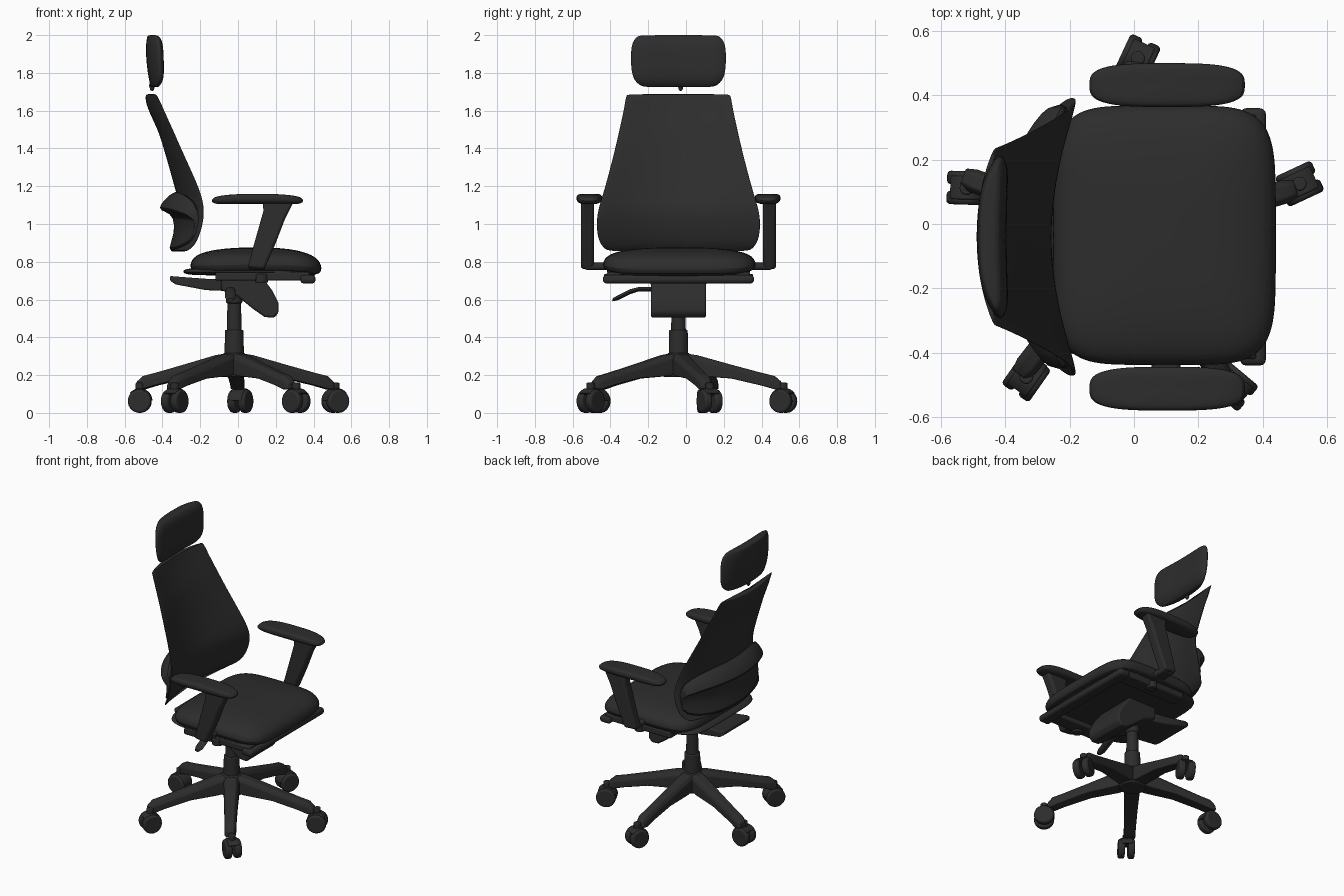
import bpy, bmesh, math
from mathutils import Vector, Matrix

if "Cube" in bpy.data.objects:
    bpy.data.objects.remove(bpy.data.objects["Cube"])

CY = -0.04   # symmetry plane of the chair
BX = -0.02   # column position

black = bpy.data.materials.new("charcoal_black")
black.diffuse_color = (0.026, 0.026, 0.026, 1)
black.use_nodes = True
black.node_tree.nodes["Principled BSDF"].inputs["Base Color"].default_value = black.diffuse_color


def finish(name, bm, bevel=0, subsurf=0):
    bmesh.ops.recalc_face_normals(bm, faces=bm.faces)
    me = bpy.data.meshes.new(name)
    bm.to_mesh(me)
    bm.free()
    me.materials.append(black)
    ob = bpy.data.objects.new(name, me)
    bpy.context.collection.objects.link(ob)
    if bevel:
        m = ob.modifiers.new("bevel", 'BEVEL')
        m.width, m.segments = bevel, 3
    if subsurf:
        m = ob.modifiers.new("smooth", 'SUBSURF')
        m.levels = m.render_levels = subsurf
    return ob


def loft(name, sections, **kw):
    """Skin a list of closed loops and cap both ends."""
    bm = bmesh.new()
    rings = [[bm.verts.new(p) for p in s] for s in sections]
    for a, b in zip(rings, rings[1:]):
        for i in range(len(a)):
            j = (i + 1) % len(a)
            bm.faces.new((a[i], a[j], b[j], b[i]))
    bm.faces.new(rings[0])
    bm.faces.new(rings[-1])
    return finish(name, bm, **kw)


def prism(name, profile, y, half, bevel=0.012):
    return loft(name, [[(px, y + s * half, pz) for px, pz in profile] for s in (-1, 1)], bevel=bevel)


def box(name, x0, x1, y0, y1, z0, z1, bevel=0.01):
    return prism(name, [(x0, z0), (x1, z0), (x1, z1), (x0, z1)], (y0 + y1) / 2, (y1 - y0) / 2, bevel)


def cylinder(name, r1, r2, z0, z1, x=BX, y=CY, mat=None, bevel=0.006):
    bm = bmesh.new()
    bmesh.ops.create_cone(bm, cap_ends=True, segments=32, radius1=r1, radius2=r2, depth=z1 - z0)
    if mat:
        bm.transform(mat)
    bm.transform(Matrix.Translation((x, y, (z0 + z1) / 2)))
    return finish(name, bm, bevel=bevel)


def pad(name, cx, cy, hx, hy, n, layers, zfun=lambda u: 0):
    """Stacked superellipse outlines; zfun bends the pad along x."""
    secs = []
    for s, z in layers:
        loop = []
        for i in range(48):
            a = math.tau * i / 48
            c, d = math.cos(a), math.sin(a)
            u = math.copysign(abs(c) ** (2 / n), c) * s
            v = math.copysign(abs(d) ** (2 / n), d) * s
            loop.append((cx + hx * u, cy + hy * v, z + zfun(u)))
        secs.append(loop)
    return loft(name, secs, subsurf=1)


def curved_panel(name, rows):
    """Upright panel: rows of (z, half width, front x, edge-forward bend, thickness)."""
    us = [-1, -.97, -.88, -.7, -.45, -.2, 0, .2, .45, .7, .88, .97, 1]
    secs = []
    for z, hw, xc, k, t in rows:
        front = [(xc + k * u * u - 0.25 * t * abs(u) ** 12, CY + hw * u, z) for u in us]
        back = [(xc + k * u * u - t * (1 - 0.6 * u ** 4), CY + hw * u, z) for u in reversed(us)]
        secs.append(front + back)
    return loft(name, secs, subsurf=2)


# Backrest and headrest
curved_panel("backrest", [
    (.853, .36, -.335, .06, .025), (.865, .39, -.315, .075, .04), (.91, .425, -.285, .085, .05),
    (1.0, .436, -.262, .09, .05), (1.08, .425, -.252, .088, .05), (1.17, .395, -.285, .10, .045),
    (1.3, .36, -.325, .08, .04), (1.42, .33, -.36, .06, .04), (1.5, .312, -.385, .05, .04),
    (1.6, .29, -.43, .05, .045), (1.66, .28, -.452, .045, .04), (1.682, .275, -.458, .035, .03),
    (1.688, .265, -.462, .03, .022)])
curved_panel("headrest", [
    (2.0, .19, -.44, .01, .035), (1.995, .22, -.42, .01, .06), (1.96, .246, -.402, .01, .085),
    (1.9, .253, -.398, .01, .09), (1.81, .25, -.395, .01, .085), (1.76, .235, -.40, .01, .07),
    (1.73, .20, -.42, .01, .045), (1.724, .17, -.43, .01, .03)])
cylinder("headrest_nub", .008, .018, 1.705, 1.74, x=-.455, y=CY + .012)

# Lumbar band wrapping the back of the backrest
band = [(-.33, 1.18), (-.38, 1.14), (-.43, 1.08), (-.385, 1.065), (-.34, 1.04), (-.335, .95),
        (-.375, .86), (-.34, .855), (-.30, .92), (-.29, 1.05), (-.305, 1.15)]
secs = []
for i in range(15):
    u = -1 + i / 7
    s = 1 - 0.45 * u ** 4
    secs.append([(-.31 + (px + .31) * s + .105 * u * u, CY + .415 * u, 1.0 + (pz - 1.0) * s) for px, pz in band])
loft("lumbar_band", secs, subsurf=1)

# Seat cushion, shell and rails
pad("seat_cushion", .095, CY + .005, .35, .408, 5,
    [(.6, .75), (.88, .745), (.97, .757), (1, .785), (.975, .815), (.91, .84), (.75, .86), (.5, .872), (.2, .876), (.04, .876)],
    lambda u: -.022 * max(0, u) ** 3 - .008 * max(0, -u) ** 2)
pad("seat_shell", .06, CY, .355, .385, 5,
    [(.6, .728), (.94, .73), (1, .745), (.98, .765), (.6, .77)],
    lambda u: -.015 * max(0, u) ** 3)
for s in (-1, 1):
    box("seat_rail", -.12, .38, CY + s * .33 - .05, CY + s * .33 + .05, .70, .745)
box("seat_front_bar", .33, .41, CY - .4, CY + .4, .685, .73, .018)

# Armrests: pad, slanted post and mount
for s in (-1, 1):
    pad("armrest_pad", .103, CY + s * .472, .245, .069, 3.2,
        [(.5, 1.108), (.8, 1.11), (.96, 1.122), (1, 1.136), (.97, 1.15), (.85, 1.158), (.5, 1.16), (.05, 1.16)],
        lambda u: -.014 * abs(u) ** 3)
    prism("armrest_post", [(.05, .77), (.14, .76), (.20, .90), (.25, 1.03), (.295, 1.12), (.13, 1.12), (.135, 1.07)],
          CY + s * .482, .034, .015)
    cylinder("arm_knob", .035, .035, .69, .735, x=.125, y=CY + s * .36)
box("arm_crossbar", .055, .145, CY - .5, CY + .5, .757, .795, .015)

# Tilt mechanism with rear tongue and lever
prism("tilt_housing", [(-.09, .65), (.0, .615), (.08, .55), (.14, .508), (.19, .503), (.215, .53),
                       (.215, .58), (.18, .65), (.12, .73), (-.09, .73)], CY, .146, .012)
tongue = [(-.36, .14, .725, .70), (-.33, .15, .722, .68), (-.17, .13, .71, .65), (-.05, .11, .71, .645)]
loft("rear_tongue", [[(x, CY - w, b), (x, CY + w, b), (x, CY + w, t), (x, CY - w, t)]
                     for x, w, t, b in tongue], bevel=.008)
lever = [(-.14, .655, .012), (-.25, .655, .012), (-.30, .64, .014), (-.36, .61, .014), (-.39, .598, .008)]
loft("tilt_lever", [[(-.04 + 2 * r * math.cos(a), y, z + r * math.sin(a))
                     for a in [math.tau * i / 10 for i in range(10)]] for y, z, r in lever])

# Gas column and hub
cylinder("column_sleeve", .052, .049, .26, .44)
cylinder("column_middle", .039, .036, .43, .59)
cylinder("column_top", .042, .048, .58, .68)
cylinder("base_hub", .085, .06, .19, .318, bevel=.012)

# Five-legged base
leg = [(.02, .318, .21, .05), (.1, .305, .195, .048), (.28, .255, .182, .042), (.44, .212, .145, .037),
       (.51, .195, .125, .037), (.545, .165, .125, .028)]
for k in range(5):
    a = math.radians(88 + 72 * k)
    c, s = math.cos(a), math.sin(a)
    loops = []
    for r, t, b, w in leg:
        sec = [(-w, b), (w, b), (w, t - .025), (w * .6, t), (-w * .6, t), (-w, t - .025)]
        loops.append([(BX + r * c - o * s, CY + r * s + o * c, z) for o, z in sec])
    loft("base_leg", loops, bevel=.006)

# Twin-wheel casters with hoods
casters = [(.012, .515, 65), (-.52, .112, 178), (-.335, -.475, 235), (.308, -.505, -40), (.515, .125, 25)]
for x, y, deg in casters:
    turn = Matrix.Rotation(math.radians(deg), 4, 'Z')
    lie = turn @ Matrix.Rotation(math.pi / 2, 4, 'X')
    for s in (-1, 1):
        off = turn @ Vector((0, s * .031, 0))
        cylinder("caster_wheel", .062, .062, .062 - .021, .062 + .021, x + off.x, y + off.y, lie, .012)
    # hood: half disc between and over the wheels
    arc = [(.066 * math.cos(t), .064 + .066 * math.sin(t)) for t in [math.pi * (i / 12 * .8 + .2) for i in range(13)]]
    loops = []
    for w in (-.036, .036):
        loops.append([tuple(turn @ Vector((px, w, pz)) + Vector((x, y, 0))) for px, pz in arc])
    loft("caster_hood", loops, bevel=.005)
    cylinder("caster_stem", .022, .022, .09, .16, x, y)

# Smooth shading
bpy.ops.object.select_all(action='SELECT')
bpy.context.view_layer.objects.active = bpy.context.collection.objects[0]
bpy.ops.object.shade_smooth_by_angle(angle=math.radians(40))
